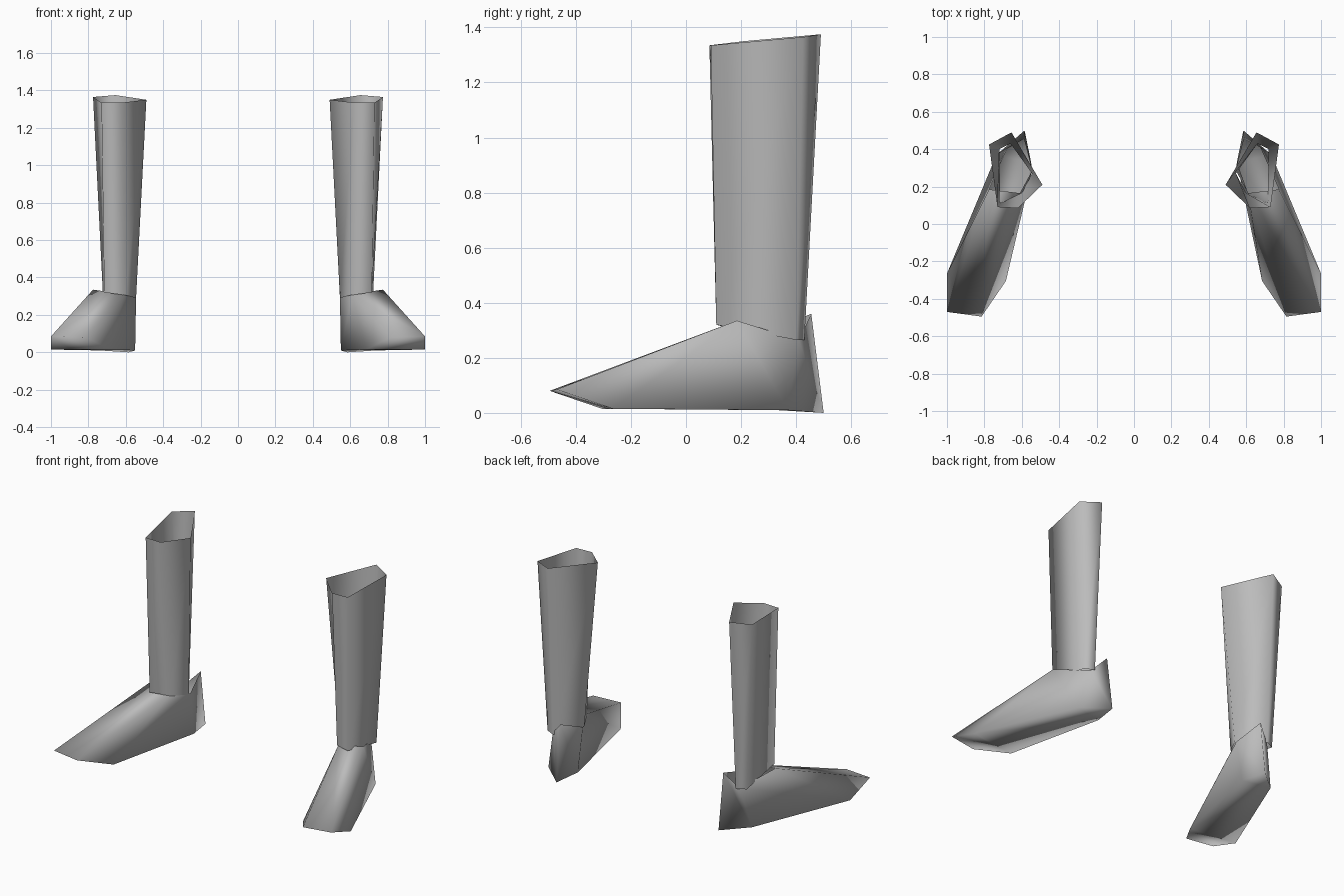
import bpy, bmesh

if "Cube" in bpy.data.objects:
    bpy.data.objects.remove(bpy.data.objects["Cube"])

grey = bpy.data.materials.new("mid_grey")
grey.diffuse_color = (0.5, 0.5, 0.5, 1)
grey.use_nodes = True
grey.node_tree.nodes["Principled BSDF"].inputs["Base Color"].default_value = grey.diffuse_color


def build(name, points, faces, side):
    """Smooth-shaded mesh part, mirrored across x for side = -1."""
    bm = bmesh.new()
    vs = [bm.verts.new((side * x, y, z)) for x, y, z in points]
    for f in faces:
        loop = f if side > 0 else f[::-1]
        bm.faces.new([vs[i] for i in loop])
    for f in bm.faces:
        f.smooth = True
    me = bpy.data.meshes.new(name)
    bm.to_mesh(me)
    bm.free()
    me.materials.append(grey)
    ob = bpy.data.objects.new(name, me)
    bpy.context.collection.objects.link(ob)
    return ob


# Shaft: open five-sided tube with a rim rising slightly to the back
rim = [(.49, .21, 1.35), (.62, .085, 1.335), (.73, .09, 1.335),
       (.775, .425, 1.365), (.655, .49, 1.375)]
ankle = [(.545, .27, .29), (.60, .165, .305), (.715, .11, .32),
         (.72, .40, .265), (.66, .43, .265)]
shaft_faces = [(i, (i + 1) % 5, (i + 1) % 5 + 5, i + 5) for i in range(5)]

# Foot: open ankle collar, closed sole, flattened toe edge
foot = [
    (.588, .455, .36),    # 0 collar, heel peak
    (.675, .41, .265),    # 1 collar, outer back
    (.775, .185, .335),   # 2 collar, outer front
    (.61, .165, .31),     # 3 collar, inner front
    (.545, .285, .29),    # 4 collar, inner side
    (.815, -.495, .08),   # 5 toe edge, inner
    (1.0, -.47, .085),    # 6 toe edge, outer
    (1.0, -.265, .015),   # 7 sole, outer front
    (.685, -.305, .015),  # 8 sole, inner front
    (.55, .33, .01),      # 9 sole, inner back
    (.585, .50, 0),       # 10 sole, heel
    (.735, .37, .01),     # 11 sole, outer back
]
foot_faces = [
    (3, 5, 6, 2),                 # instep
    (3, 8, 5), (3, 4, 9, 8),      # inner side
    (2, 6, 7), (2, 7, 11, 1),     # outer side
    (1, 11, 10, 0),               # outer heel
    (0, 10, 9, 4),                # inner heel
    (5, 8, 7, 6),                 # under toe
    (8, 9, 10, 11, 7),            # sole
]

for side, label in ((1, "right"), (-1, "left")):
    build(label + "_shaft", ankle + rim, shaft_faces, side)
    build(label + "_foot", foot, foot_faces, side)
